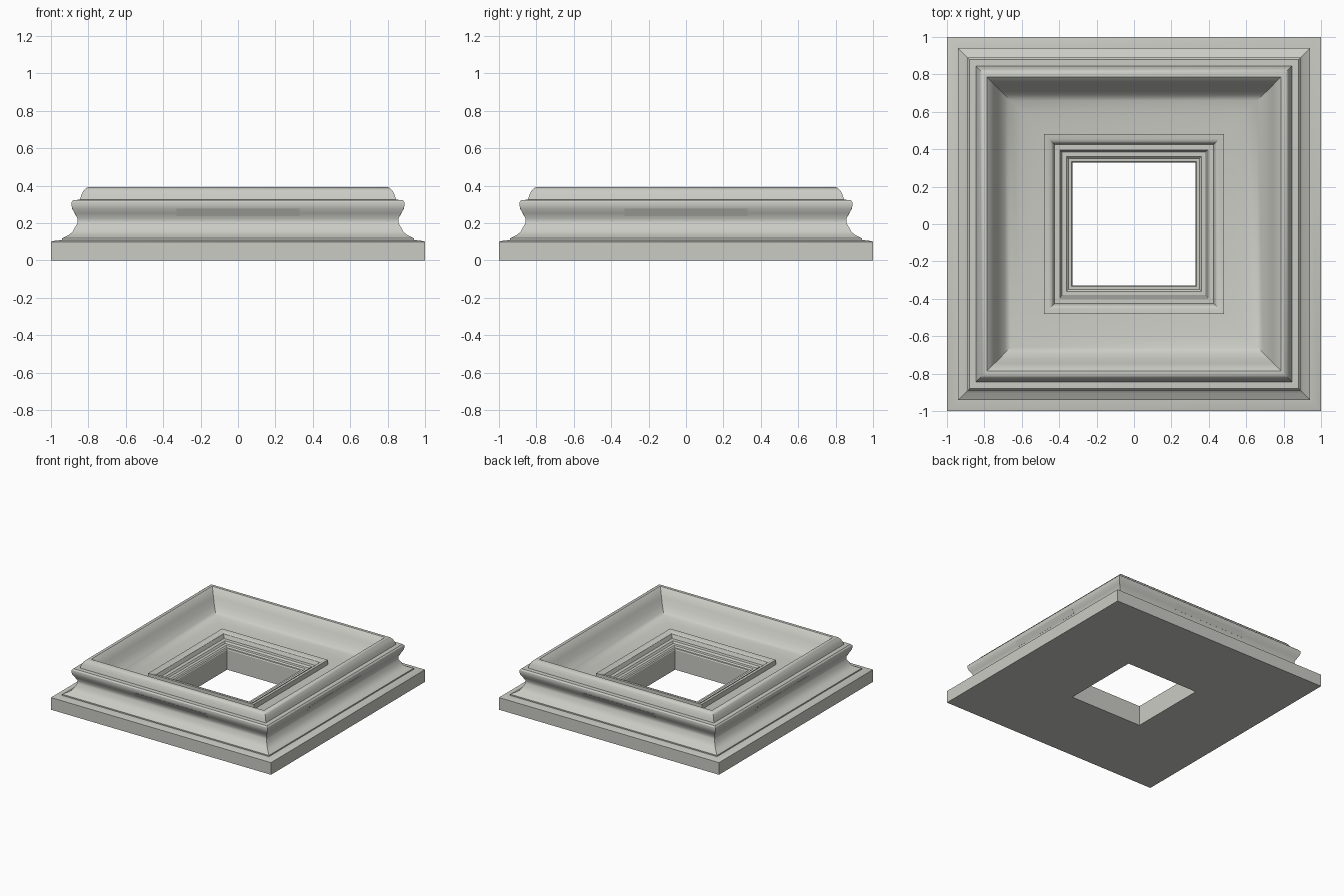
import bpy, math

if "Cube" in bpy.data.objects:
    bpy.data.objects.remove(bpy.data.objects["Cube"])

stone = bpy.data.materials.new("warm_grey_stone")
stone.diffuse_color = (0.6, 0.6, 0.56, 1)
stone.use_nodes = True
stone.node_tree.nodes["Principled BSDF"].inputs["Base Color"].default_value = stone.diffuse_color


def add_object(name, verts, faces, angle=32):
    mesh = bpy.data.meshes.new(name)
    mesh.from_pydata(verts, [], faces)
    mesh.update()
    mesh.materials.append(stone)
    ob = bpy.data.objects.new(name, mesh)
    bpy.context.collection.objects.link(ob)
    bpy.ops.object.select_all(action='DESELECT')
    ob.select_set(True)
    bpy.context.view_layer.objects.active = ob
    bpy.ops.object.shade_smooth_by_angle(angle=math.radians(angle))
    return ob


def square_sweep(name, profile):
    """Sweep a closed (half width, height) profile around a mitred square."""
    n = len(profile)
    corners = [(-1, -1), (1, -1), (1, 1), (-1, 1)]
    verts = [(sx * r, sy * r, z) for sx, sy in corners for r, z in profile]
    faces = []
    for c in range(4):
        d = (c + 1) % 4
        for i in range(n):
            j = (i + 1) % n
            faces.append((c * n + i, d * n + i, d * n + j, c * n + j))
    return add_object(name, verts, faces)


# Moulded frame: plinth, cove, torus, rim, dished floor, then inner lip and opening
outer = [(1, 0), (1, 0.1), (0.985, 0.105), (0.94, 0.11), (0.94, 0.12),
         (0.905, 0.137), (0.885, 0.152), (0.873, 0.175), (0.858, 0.2),
         (0.857, 0.222), (0.872, 0.252), (0.886, 0.277), (0.891, 0.297),
         (0.889, 0.313), (0.88, 0.324), (0.845, 0.325), (0.837, 0.352),
         (0.825, 0.375), (0.812, 0.388), (0.80, 0.392)]
dish = [(0.785, 0.39), (0.768, 0.375), (0.745, 0.33), (0.72, 0.285),
        (0.69, 0.25), (0.66, 0.232), (0.6, 0.217), (0.54, 0.207), (0.48, 0.2)]
lip = [(0.48, 0.24), (0.455, 0.237), (0.437, 0.225), (0.425, 0.195),
       (0.395, 0.195), (0.385, 0.18), (0.36, 0.18), (0.35, 0.17),
       (0.335, 0.17), (0.33, 0.162), (0.33, 0)]
square_sweep("moulded_base_frame", outer + dish + lip)

# Thin flat strip in the middle of each outer cove
section = [(0.865, 0.237), (0.888, 0.279), (0.881, 0.279), (0.858, 0.237)]
for k, side in enumerate(["front", "right", "back", "left"]):
    pts = [(x, -r, z) for x in (-0.33, 0.33) for r, z in section]
    quads = [(i, i + 4, (i + 1) % 4 + 4, (i + 1) % 4) for i in range(4)]
    strip = add_object(side + "_cove_strip", pts,
                       quads + [(3, 2, 1, 0)[::-1], (7, 6, 5, 4)], 10)
    strip.rotation_euler.z = k * math.pi / 2
